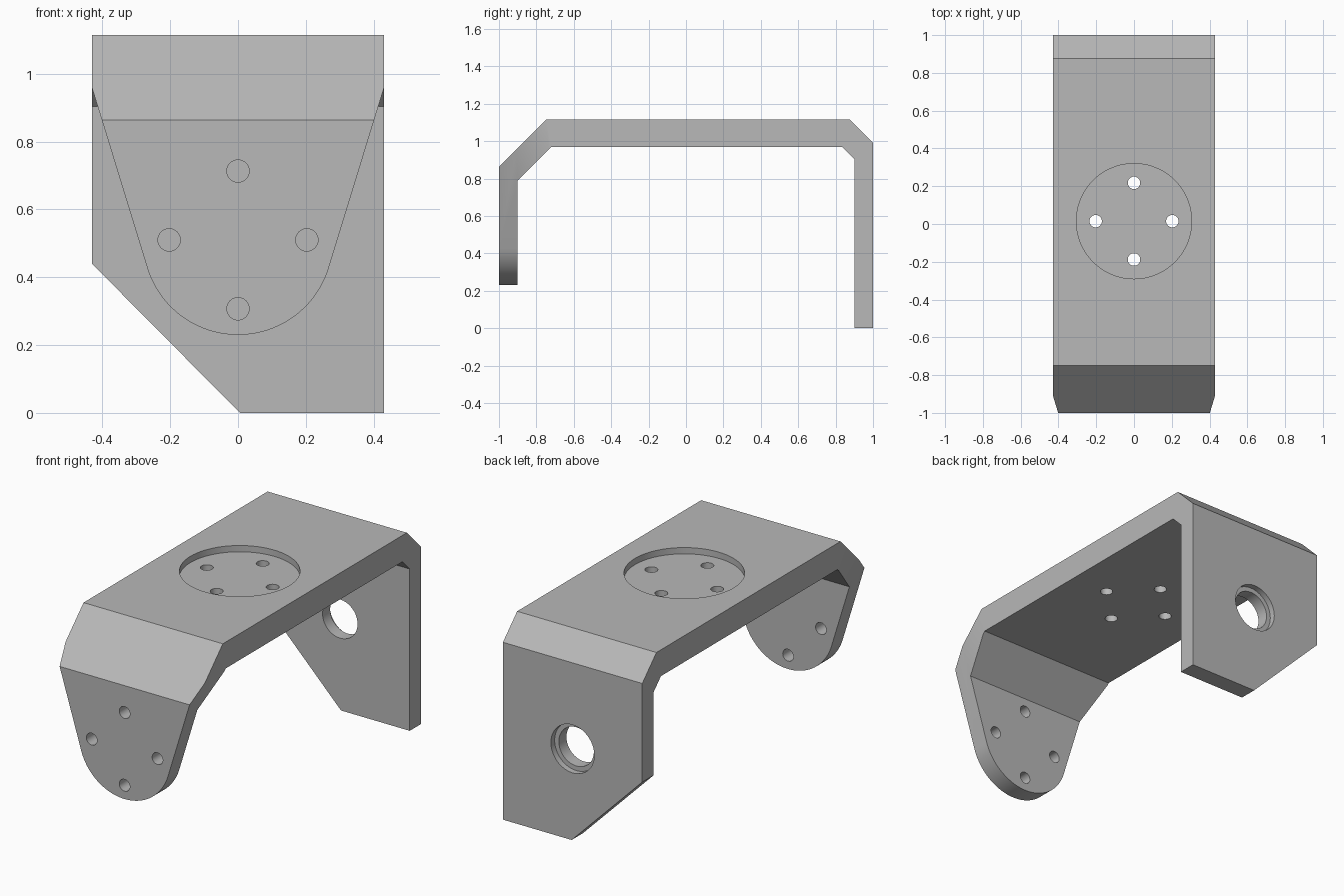
import bpy
import bmesh
from math import sin, cos, pi, atan
from mathutils import Vector

if "Cube" in bpy.data.objects:
    bpy.data.objects.remove(bpy.data.objects["Cube"], do_unlink=True)

grey = bpy.data.materials.new("plain grey")
grey.use_nodes = True
colour = (0.48, 0.48, 0.48, 1)
grey.diffuse_color = colour
grey.node_tree.nodes["Principled BSDF"].inputs["Base Color"].default_value = colour

WIDTH = 0.43        # half width of the bracket
HUB_Z = 0.51        # height of the pivot axis
TABLE_Y = 0.015     # centre of the table recess


def prism(name, points, axis, low, high):
    """Extrude a flat outline along the x, y or z axis."""
    place = {"x": lambda a, b: (low, a, b),
             "y": lambda a, b: (a, low, b),
             "z": lambda a, b: (a, b, low)}[axis]
    bm = bmesh.new()
    face = bm.faces.new([bm.verts.new(place(a, b)) for a, b in points])
    side = bmesh.ops.extrude_face_region(bm, geom=[face])["geom"]
    step = Vector([(high - low) * (axis == k) for k in "xyz"])
    bmesh.ops.translate(bm, vec=step, verts=[v for v in side if isinstance(v, bmesh.types.BMVert)])
    bmesh.ops.recalc_face_normals(bm, faces=bm.faces)
    mesh = bpy.data.meshes.new(name)
    bm.to_mesh(mesh)
    bm.free()
    mesh.materials.append(grey)
    obj = bpy.data.objects.new(name, mesh)
    bpy.context.collection.objects.link(obj)
    return obj


def circle(a, b, radius, count=64):
    return [(a + radius * cos(2 * pi * i / count), b + radius * sin(2 * pi * i / count))
            for i in range(count)]


# Bent plate: side outline swept across the width
outline = [(-1, 0.2), (-1, 0.863), (-0.748, 1.115), (0.875, 1.115), (1, 0.99), (1, 0),
           (0.9, 0), (0.9, 0.903), (0.835, 0.968), (-0.722, 0.968), (-0.9, 0.79), (-0.9, 0.2)]
bracket = prism("bracket", outline, "x", -WIDTH, WIDTH)


def cut(points, axis, low, high):
    cutter = prism("cutter", points, axis, low, high)
    cutter.hide_render = True
    mod = bracket.modifiers.new("cut", "BOOLEAN")
    mod.operation = "DIFFERENCE"
    mod.solver = "EXACT"
    mod.object = cutter
    bpy.context.view_layer.objects.active = bracket
    bpy.ops.object.modifier_apply(modifier=mod.name)
    bpy.data.objects.remove(cutter, do_unlink=True)


# Front tab: tapered sides running into a round end
slope = 0.307
lean = atan(slope)
radius = 0.28
arc = []
for i in range(41):
    t = pi + lean + (pi - 2 * lean) * i / 40
    arc.append((radius * cos(t), HUB_Z + radius * sin(t)))
reach = arc[-1][0] + slope * (1.2 - arc[-1][1])
cut([(-0.7, 1.2), (-reach, 1.2)] + arc + [(reach, 1.2), (0.7, 1.2), (0.7, 0.1), (-0.7, 0.1)],
    "y", -1.2, -0.5)

# Back plate: sloped lower corner
cut([(-0.53, 0.54), (0.105, -0.1), (-0.53, -0.1)], "y", 0.7, 1.2)

# Back plate: bearing hole with a stepped seat on the outside
cut(circle(0, HUB_Z, 0.108), "y", 0.8, 1.1)
cut(circle(0, HUB_Z, 0.134), "y", 0.967, 1.1)

# Table: shallow round recess
cut(circle(0, TABLE_Y, 0.305, 96), "z", 1.08, 1.2)

# Four screw holes in the table and four in the front tab
for dx, dy in [(0.203, 0), (-0.203, 0), (0, 0.203), (0, -0.203)]:
    cut(circle(dx, TABLE_Y + dy, 0.033, 32), "z", 0.8, 1.2)
    cut(circle(dx, HUB_Z + dy, 0.033, 32), "y", -1.1, -0.8)

# Smooth round walls, keep bends sharp
bpy.ops.object.select_all(action="DESELECT")
bracket.select_set(True)
bpy.context.view_layer.objects.active = bracket
bpy.ops.object.shade_smooth_by_angle(angle=pi / 9)
